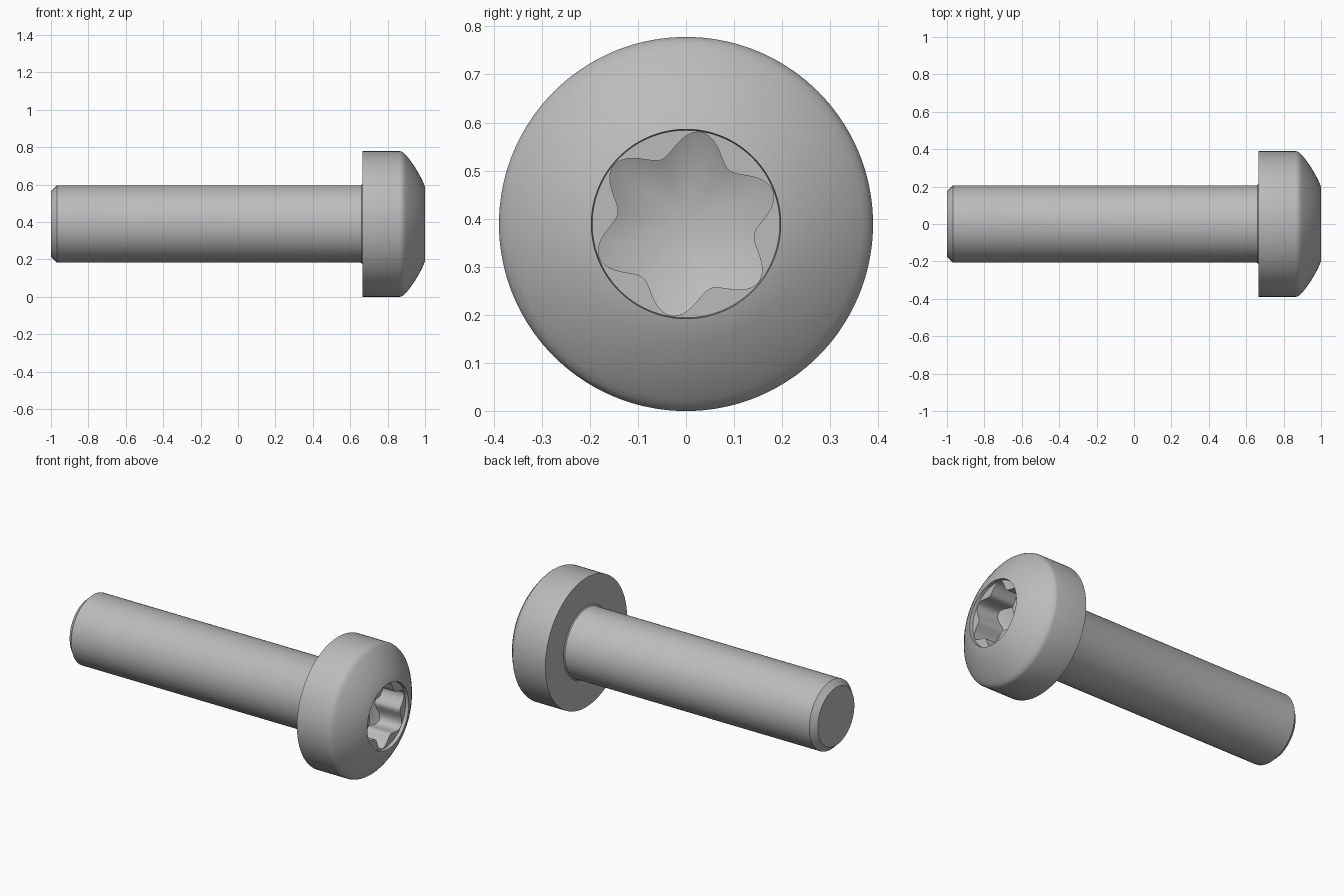
import bpy
import bmesh
import math

SEGMENTS = 144
AXIS_Z = 0.389
LOBE_PHASE = math.radians(21)

cube = bpy.data.objects.get("Cube")
if cube:
    bpy.data.objects.remove(cube, do_unlink=True)

steel = bpy.data.materials.new("plain grey steel")
steel.use_nodes = True
grey = (0.5, 0.5, 0.5, 1)
steel.diffuse_color = grey
steel.node_tree.nodes["Principled BSDF"].inputs["Base Color"].default_value = grey


def circle(x, r):
    """Ring rule: round section at x."""
    return lambda a: (x, r)


def loft(name, rings, start=None, end=None):
    """Skin rings around the x axis; start and end are optional cap centres."""
    bm = bmesh.new()
    angles = [math.tau * i / SEGMENTS for i in range(SEGMENTS)]
    loops = []
    for ring in rings:
        loop = []
        for a in angles:
            x, r = ring(a)
            loop.append(bm.verts.new((x, r * math.cos(a), AXIS_Z + r * math.sin(a))))
        loops.append(loop)
    for lo, hi in zip(loops, loops[1:]):
        for i in range(SEGMENTS):
            j = (i + 1) % SEGMENTS
            bm.faces.new((lo[i], hi[i], hi[j], lo[j]))
    for centre, loop, flip in ((start, loops[0], False), (end, loops[-1], True)):
        if centre is None:
            continue
        tip = bm.verts.new((centre, 0, AXIS_Z))
        for i in range(SEGMENTS):
            pair = (loop[i], loop[(i + 1) % SEGMENTS])
            bm.faces.new((tip, *(reversed(pair) if flip else pair)))
    # The rings run from the tip towards the head, so faces need turning outwards
    bmesh.ops.reverse_faces(bm, faces=bm.faces)
    mesh = bpy.data.meshes.new(name)
    bm.to_mesh(mesh)
    bm.free()
    mesh.materials.append(steel)
    obj = bpy.data.objects.new(name, mesh)
    bpy.context.collection.objects.link(obj)
    bpy.ops.object.select_all(action="DESELECT")
    obj.select_set(True)
    bpy.context.view_layer.objects.active = obj
    bpy.ops.object.shade_smooth_by_angle(angle=math.radians(28))
    return obj


# Shank with a chamfered tip and a small fillet under the head
shank = [(-1, 0.174), (-0.967, 0.207), (0.653, 0.207), (0.66, 0.209), (0.665, 0.216)]
loft("shank", [circle(*p) for p in shank], start=-1)

# Pan head: flat underside, straight side, rounded shoulder and domed top
head = [(0.665, 0.216), (0.665, 0.389), (0.866, 0.389), (0.877, 0.386),
        (0.888, 0.379), (0.9, 0.366), (0.92, 0.341), (0.942, 0.31),
        (0.963, 0.276), (0.982, 0.241), (0.995, 0.212), (1, 0.197)]
loft("head", [circle(*p) for p in head])


# Six-lobed socket: shallow round recess, flat land, lobed walls, conical floor
def lobe_radius(a):
    return 0.168 + 0.025 * math.cos(6 * (a - LOBE_PHASE))


def land_edge(a):
    return 0.98, lobe_radius(a)


def floor_edge(a):
    r = lobe_radius(a)
    return 0.74 + 0.5 * r, r


loft("drive_socket",
     [circle(1, 0.197), circle(0.98, 0.195), land_edge, floor_edge], end=0.74)
